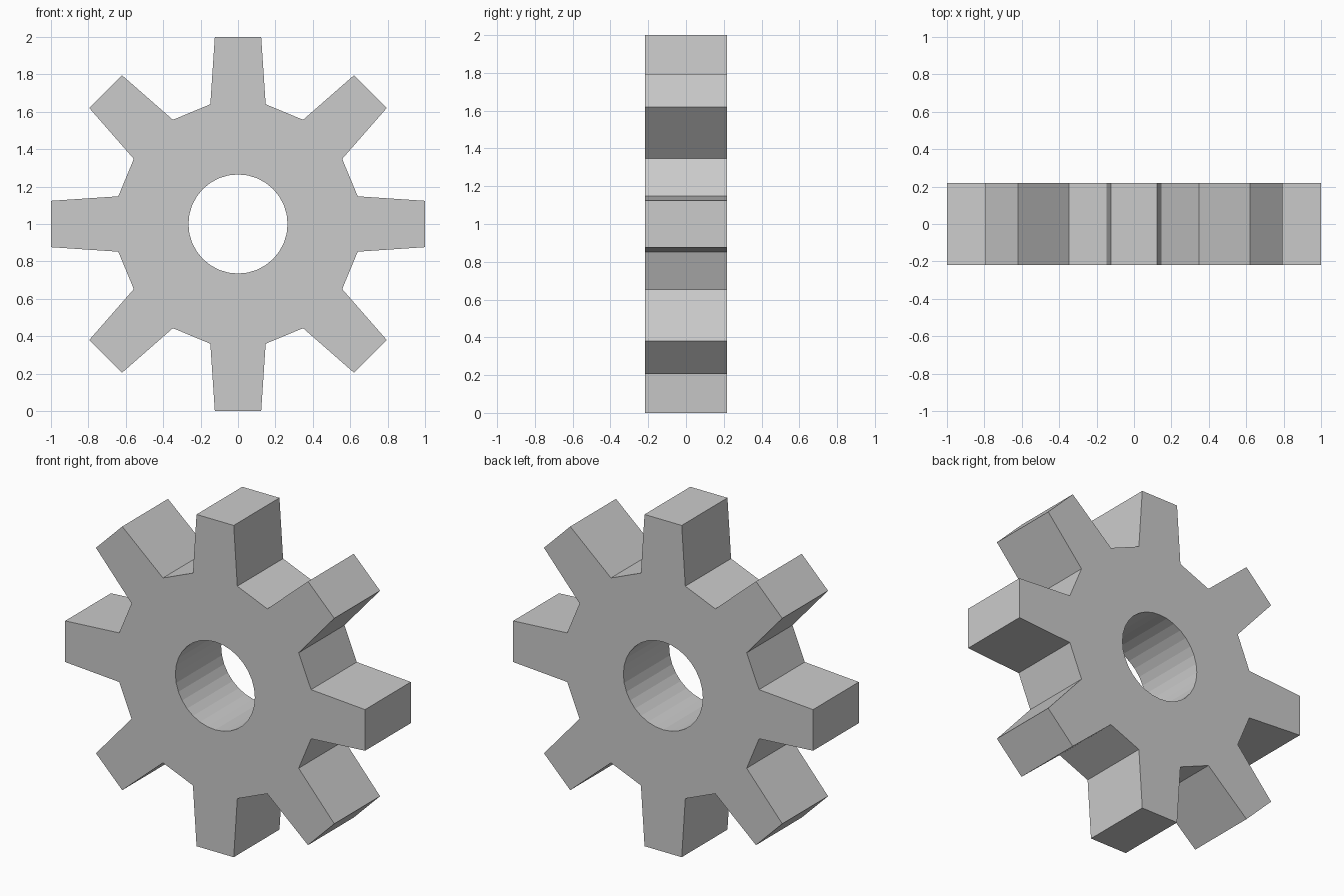
import bpy, bmesh
from math import sin, cos, pi

if "Cube" in bpy.data.objects:
    bpy.data.objects.remove(bpy.data.objects["Cube"])

TEETH, HALF_DEPTH, HOLE_R, HOLE_SIDES = 8, 0.218, 0.265, 32
# one tooth, pointing up: (sideways, outward)
TOOTH = [(-0.148, 0.64), (-0.124, 1.0), (0.124, 1.0), (0.148, 0.64)]


def turn(u, r, a):
    """Rotate a tooth point clockwise by angle a, around the wheel centre."""
    return (u * cos(a) + r * sin(a), -HALF_DEPTH, 1 + r * cos(a) - u * sin(a))


def add_loop(bm, points):
    verts = [bm.verts.new(p) for p in points]
    return [bm.edges.new((v, verts[i - 1])) for i, v in enumerate(verts)]


bm = bmesh.new()
# toothed outline and centre bore, filled as one front face
edges = add_loop(bm, [turn(u, r, 2 * pi * k / TEETH) for k in range(TEETH) for u, r in TOOTH])
edges += add_loop(bm, [turn(0, HOLE_R, 2 * pi * k / HOLE_SIDES) for k in range(HOLE_SIDES)])
bmesh.ops.triangle_fill(bm, edges=edges, use_beauty=True, normal=(0, -1, 0))

# thickness of the wheel
ext = bmesh.ops.extrude_face_region(bm, geom=bm.faces[:], use_keep_orig=True)
back = [g for g in ext["geom"] if isinstance(g, bmesh.types.BMVert)]
bmesh.ops.translate(bm, verts=back, vec=(0, 2 * HALF_DEPTH, 0))
bmesh.ops.recalc_face_normals(bm, faces=bm.faces[:])

mesh = bpy.data.meshes.new("gear_wheel")
bm.to_mesh(mesh)
bm.free()
bpy.context.collection.objects.link(bpy.data.objects.new("gear_wheel", mesh))
